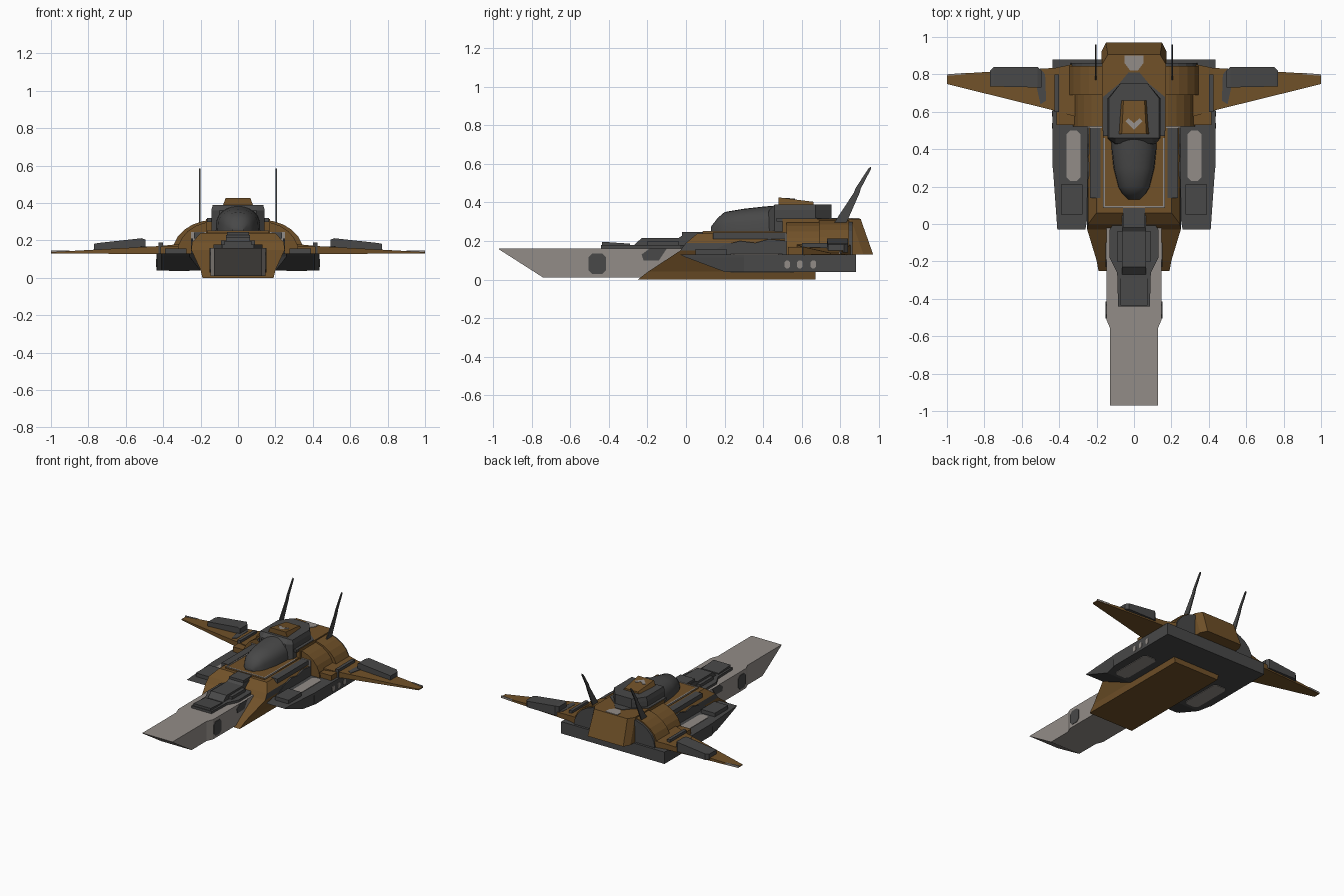
import bpy, bmesh, math

if "Cube" in bpy.data.objects:
    bpy.data.objects.remove(bpy.data.objects["Cube"])

def mat(name, rgb):
    m = bpy.data.materials.new(name)
    m.diffuse_color = (*rgb, 1)
    m.use_nodes = True
    m.node_tree.nodes["Principled BSDF"].inputs["Base Color"].default_value = m.diffuse_color
    return m

BROWN = mat("camo brown", (0.165, 0.083, 0.022))
DARK = mat("dark grey", (0.065, 0.065, 0.065))
LIGHT = mat("light grey", (0.29, 0.265, 0.245))

def loft(name, rings, m, mirror=False, rule=None, extra=None):
    """Skin equal-length rings of points; optionally add the x-mirrored copy."""
    bm = bmesh.new()
    for s in ((1, -1) if mirror else (1,)):
        R = [[bm.verts.new((s * x, y, z)) for x, y, z in r] for r in rings]
        n = len(R[0])
        for a, b in zip(R, R[1:]):
            for i in range(n):
                bm.faces.new((a[i], a[(i + 1) % n], b[(i + 1) % n], b[i]))
        bm.faces.new(R[0])
        bm.faces.new(R[-1])
    bmesh.ops.recalc_face_normals(bm, faces=bm.faces)
    me = bpy.data.meshes.new(name)
    me.materials.append(m)
    if extra:
        me.materials.append(extra)
        for f in bm.faces:
            f.material_index = int(rule(f.calc_center_median(), f.normal))
    bm.to_mesh(me)
    bm.free()
    ob = bpy.data.objects.new(name, me)
    bpy.context.collection.objects.link(ob)
    return ob

def plan(name, pts, z0, z1, m, mirror=False):
    """Extrude a top-view outline upward."""
    return loft(name, [[(x, y, z) for x, y in pts] for z in (z0, z1)], m, mirror)

def side(name, pts, x0, x1, m, mirror=False):
    """Extrude a side-view (y, z) outline across x."""
    return loft(name, [[(x, y, z) for y, z in pts] for x in (x0, x1)], m, mirror)

def box(name, x0, x1, y0, y1, z0, z1, m, mirror=False):
    return plan(name, [(x0, y0), (x1, y0), (x1, y1), (x0, y1)], z0, z1, m, mirror)

def sym(half):
    """Close a right-hand outline with its mirror image."""
    return half + [(-x, y) for x, y in reversed(half)]

def oct_pts(u0, u1, v0, v1, c):
    return [(u0 + c, v0), (u1 - c, v0), (u1, v0 + c), (u1, v1 - c),
            (u1 - c, v1), (u0 + c, v1), (u0, v1 - c), (u0, v0 + c)]

def rect(hw, y0, y1, z):
    return [(-hw, y0, z), (hw, y0, z), (hw, y1, z), (-hw, y1, z)]

# Long nose blade with slanted tip, and its side markings
loft("nose", [[(-w, y, b), (w, y, b), (w, y, .16), (-w, y, .16)] for y, w, b in
     ((-.97, .127, .157), (-.74, .127, .01), (-.56, .127, .01), (-.51, .148, .01), (.05, .148, .01))], LIGHT)
side("nose_marking", oct_pts(-.505, -.415, .028, .135, .02), .13, .152, DARK, True)
side("nose_camo", [(-.22, .1), (-.14, .1), (-.1, .16), (-.19, .16), (-.23, .13)], .14, .152, DARK, True)

# Central hull: keel, raked cheeks and mid deck with dark camouflage band
loft("keel", [rect(.19, -.25, .67, 0), rect(.2, -.195, .67, .042)], BROWN)
loft("hull", [rect(.2, -.195, .6, .042), rect(.25, -.03, .6, .15), rect(.245, .0, .6, .19),
              rect(.2, .06, .6, .24)], BROWN,
     rule=lambda c, n: abs(n.x) > .5 and .15 < c.z < .2, extra=DARK)
side("hull_camo", [(.1, .13), (.52, .13), (.52, .2), (.43, .21), (.36, .19), (.28, .2), (.2, .18)],
     .24, .252, DARK, True)
box("deck_edge", .18, .235, .14, .52, .21, .243, DARK, True)
box("deck_panel", -.165, .165, .085, .5, .23, .25, BROWN)
box("panel_stripe_side", .155, .165, .09, .46, .245, .253, LIGHT, True)
box("panel_stripe_front", -.165, .165, .087, .097, .245, .253, LIGHT)
box("deck_stripe", .168, .25, .512, .522, .2, .245, LIGHT, True)

# Wide dark platform with raked front prongs
plan("platform", [(-.435, .3), (.435, .3), (.435, .88), (-.435, .88)], .04, .13, DARK)
loft("platform_prong", [[(.2, .2, .04), (.41, .2, .04), (.435, .32, .04), (.2, .32, .04)],
     [(.26, .0, .115), (.41, .0, .115), (.435, .32, .115), (.2, .32, .115)],
     [(.26, -.03, .13), (.41, -.03, .13), (.435, .32, .13), (.2, .32, .13)]], DARK, True)
box("prong_box", .275, .39, .05, .21, .13, .158, DARK, True)
plan("prong_marking", oct_pts(.285, .36, .23, .5, .02), .128, .134, LIGHT, True)
plan("belly_marking", oct_pts(.26, .37, .23, .56, .02), .036, .041, LIGHT, True)
for i, y in enumerate((.525, .59, .66)):
    side(f"port_{i}", oct_pts(y - .015, y + .015, .058, .1, .01), .43, .438, LIGHT, True)

# Rear block with sloping tail
loft("rear_block", [[(-b, y0, z), (b, y0, z), (b, y1 - .05, z), (c, y1, z), (-c, y1, z), (-b, y1 - .05, z)]
     for b, c, y0, y1, z in ((.175, .15, .5, .97, .13), (.17, .14, .5, .905, .315))], BROWN)
plan("tail_marking", sym([(.02, .82), (.05, .86), (.05, .9), (.03, .9)]), .312, .319, LIGHT)

# Rounded engine shoulders: three stepped arches
def arch(w, h, z0=.13):
    return [(.1, z0)] + [(.13 + (w - .13) * math.cos(t), z0 + h * math.sin(t))
            for t in [math.radians(a) for a in range(0, 91, 15)]] + [(.1, z0 + h)]
for nm, w, h, y0, y1, m in (("shoulder_front", .325, .17, .52, .7, BROWN),
                            ("shoulder_rear", .352, .18, .69, .845, BROWN),
                            ("shoulder_cap", .34, .172, .84, .862, DARK)):
    loft(nm, [[(x, y, z) for x, z in arch(w, h)] for y in (y0, y1)], m, True)
box("shoulder_slab", .2, .415, .53, .77, .125, .168, BROWN, True)
box("slab_marking", .34, .41, .64, .76, .165, .172, DARK, True)
box("side_block", .4, .425, .6, .8, .13, .19, DARK, True)

# Swept wings with weapon pods and pale tips
def wing_ring(x, y0, y1, zb, zt):
    return [(x, y0, zb), (x, y1, zb), (x, y1, zt), (x, y0, zt)]
loft("wing", [wing_ring(.3, .57, .86, .128, .182), wing_ring(.42, .605, .835, .128, .17),
              wing_ring(.999, .748, .8, .13, .138)], BROWN, True)
loft("wing_pod", [wing_ring(.495, .73, .82, .14, .205), wing_ring(.515, .73, .84, .14, .212),
                  wing_ring(.75, .735, .84, .14, .186), wing_ring(.77, .735, .82, .14, .182)], DARK, True)
plan("wing_camo", [(.47, .66), (.5, .64), (.52, .73), (.5, .83), (.475, .8)], .16, .169, DARK, True)
plan("wing_tip_stripe", [(.9, .8), (1, .792), (1, .8), (.9, .808)], .134, .146, LIGHT, True)

# Cockpit canopy: lofted half-ellipses, smooth shaded
canopy = loft("canopy", [[(w * math.cos(math.radians(a)), y, .24 + (t - .24) * math.sin(math.radians(a)) ** .6)
              for a in range(0, 181, 15)] for y, w, t in
              ((.13, .03, .275), (.165, .065, .32), (.2, .085, .35), (.3, .11, .367), (.4, .12, .378), (.48, .12, .385))], DARK)
bpy.context.view_layer.objects.active = canopy
canopy.select_set(True)
bpy.ops.object.shade_smooth_by_angle(angle=math.radians(40))

# Turret housing behind the canopy, with roof hatch
loft("turret", [[(-w, .46, z), (-.1, y0, z), (.1, y0, z), (w, .46, z), (w, .67, z), (.07, .755, z), (-.07, .755, z), (-w, .67, z)]
     for w, y0, z in ((.143, .41, .24), (.143, .43, .36), (.135, .46, .39))], DARK)
plan("turret_base", sym([(.165, .47), (.165, .68), (.08, .75), (.03, .81)]), .3, .319, DARK)
loft("hatch", [[(-w, .48, z), (w, .48, z), (w * .85, .66, y2), (-w * .85, .66, y2)]
     for w, z, y2 in ((.082, .385, .385), (.066, .426, .403))], BROWN)
loft("hatch_marking", [[(-.045, .55, z), (0, .505, z - .003 + .005), (.045, .55, z), (.03, .565, z - .002), (0, .54, z), (-.03, .565, z - .002)]
     for z in (.414, .421)], LIGHT)

# Dark machinery on top of the nose
plan("nose_base", sym([(.085, -.44), (.09, -.26), (.13, -.18), (.13, -.03), (.06, .08)]), .155, .178, DARK)
side("nose_sensor", [(-.435, .16), (-.435, .196), (-.29, .186), (-.29, .16)], -.072, .072, DARK)
side("nose_spine", [(-.29, .16), (-.23, .215), (-.04, .215), (-.02, .228), (.08, .228), (.08, .16)], -.065, .065, DARK)
box("spine_bulge", -.09, .09, -.2, -.04, .17, .2, DARK)
box("spine_mount", -.06, .06, -.02, .1, .22, .246, DARK)

# Thin raked antenna blades
side("antenna", [(.765, .29), (.83, .29), (.9, .45), (.905, .47), (.96, .575), (.957, .585), (.945, .575), (.88, .475), (.87, .45)],
     .201, .209, DARK, True)
